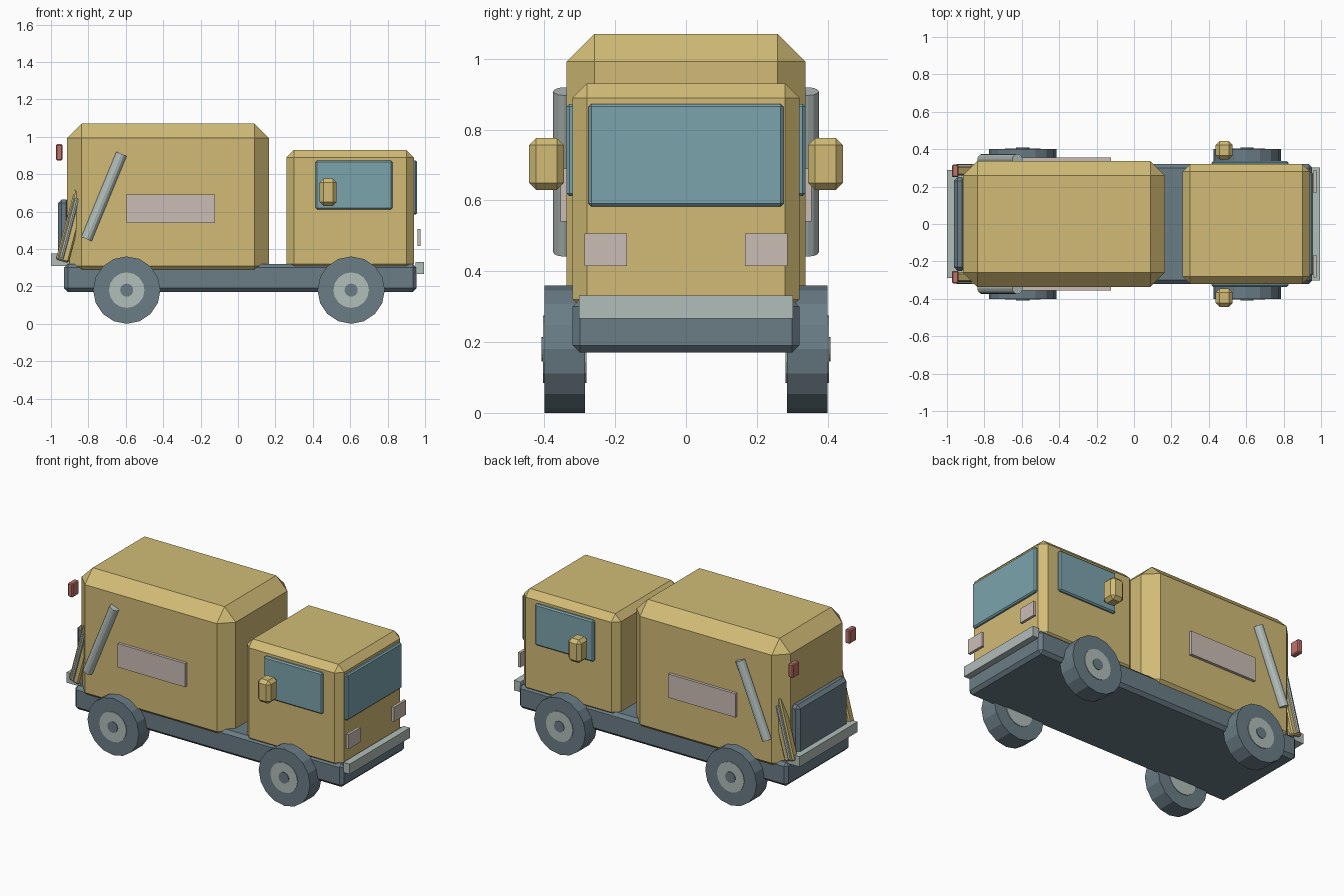
import bpy, bmesh, math
from mathutils import Matrix, Vector

if "Cube" in bpy.data.objects:
    bpy.data.objects.remove(bpy.data.objects["Cube"])


def mat(name, *rgb):
    m = bpy.data.materials.new(name)
    m.diffuse_color = (*rgb, 1)
    m.use_nodes = True
    m.node_tree.nodes["Principled BSDF"].inputs["Base Color"].default_value = m.diffuse_color
    return m


YELLOW = mat("sand_yellow", 0.64, 0.50, 0.18)
DARK = mat("slate_grey", 0.145, 0.205, 0.24)
GLASS = mat("blue_glass", 0.20, 0.37, 0.42)
METAL = mat("light_metal", 0.44, 0.51, 0.49)
PALE = mat("pale_pink_grey", 0.60, 0.51, 0.46)
RED = mat("lamp_red", 0.52, 0.17, 0.14)


def finish(bm, name, m, matrix=Matrix()):
    bm.transform(matrix)
    bmesh.ops.recalc_face_normals(bm, faces=bm.faces)
    me = bpy.data.meshes.new(name)
    bm.to_mesh(me)
    bm.free()
    me.materials.append(m)
    ob = bpy.data.objects.new(name, me)
    bpy.context.collection.objects.link(ob)
    return ob


def box(name, m, x, y, z, bevel=0.0, matrix=Matrix()):
    """Chamfered box from (min, max) ranges."""
    bm = bmesh.new()
    bmesh.ops.create_cube(bm, size=1)
    for v in bm.verts:
        v.co = Vector([(r[0] + r[1]) / 2 + c * abs(r[1] - r[0])
                       for r, c in zip((x, y, z), v.co)])
    if bevel:
        bmesh.ops.bevel(bm, geom=bm.edges[:], offset=bevel, segments=1,
                        affect='EDGES', profile=0.5)
    return finish(bm, name, m, matrix)


def rod(name, m, a, b, r, sides):
    """Cylinder between two points."""
    a, b = Vector(a), Vector(b)
    bm = bmesh.new()
    bmesh.ops.create_cone(bm, cap_ends=True, segments=sides,
                          radius1=r, radius2=r, depth=(b - a).length)
    rot = Vector((0, 0, 1)).rotation_difference(b - a).to_matrix().to_4x4()
    return finish(bm, name, m, Matrix.Translation((a + b) / 2) @ rot)


# main volumes
box("chassis", DARK, (-0.93, 0.955), (-0.32, 0.32), (0.17, 0.32), 0.02)
box("cargo_body", YELLOW, (-0.915, 0.165), (-0.337, 0.337), (0.23, 1.07), 0.078)
box("cab", YELLOW, (0.26, 0.94), (-0.32, 0.32), (0.28, 0.93), 0.04)

# ends of the truck
box("windshield", GLASS, (0.93, 0.958), (-0.275, 0.275), (0.583, 0.873), 0.008)
box("front_bumper", METAL, (0.95, 0.995), (-0.302, 0.302), (0.267, 0.331))
box("rear_bumper", METAL, (-1.0, -0.90), (-0.29, 0.29), (0.31, 0.375))
box("rear_loader", DARK, (-0.963, -0.90), (-0.25, 0.25), (0.31, 0.665), 0.02)

# paired parts on both sides
for s, side in ((-1, "right"), (1, "left")):
    def yr(a, b):
        return (s * a, s * b)

    box("side_window_" + side, GLASS, (0.415, 0.825), yr(0.31, 0.337), (0.612, 0.873), 0.008)
    box("mirror_" + side, YELLOW, (0.437, 0.527), yr(0.345, 0.443), (0.63, 0.776), 0.02)
    box("headlight_" + side, PALE, (0.96, 0.977), yr(0.167, 0.287), (0.415, 0.507))
    box("tail_light_" + side, RED, (-0.973, -0.938), yr(0.25, 0.318), (0.873, 0.96), 0.006)
    box("side_panel_" + side, PALE, (-0.595, -0.123), yr(0.33, 0.355), (0.54, 0.69))
    rod("lift_cylinder_" + side, METAL, (-0.81, s * 0.345, 0.453), (-0.623, s * 0.345, 0.908), 0.03, 12)

    # leaning rear arm with its thin piston
    lean = Matrix.Translation((-0.94, s * 0.285, 0.335)) @ Matrix.Rotation(math.radians(15), 4, 'Y')
    box("loader_arm_" + side, YELLOW, (-0.035, 0.035), (-0.025, 0.025), (0, 0.39), 0.008, lean)
    rod("arm_piston_" + side, METAL, (-0.945, s * 0.308, 0.35), (-0.86, s * 0.308, 0.67), 0.013, 8)

    # wheels: tyre, hub and cap
    for x, end in ((-0.595, "rear"), (0.605, "front")):
        tag = end + "_" + side
        for part, m, r, inner, outer in (("tyre_", DARK, 0.18, 0.285, 0.40),
                                         ("hub_", METAL, 0.095, 0.281, 0.404),
                                         ("hub_cap_", DARK, 0.035, 0.39, 0.408)):
            rod(part + tag, m, (x, s * inner, 0.18), (x, s * outer, 0.18), r, 16)
